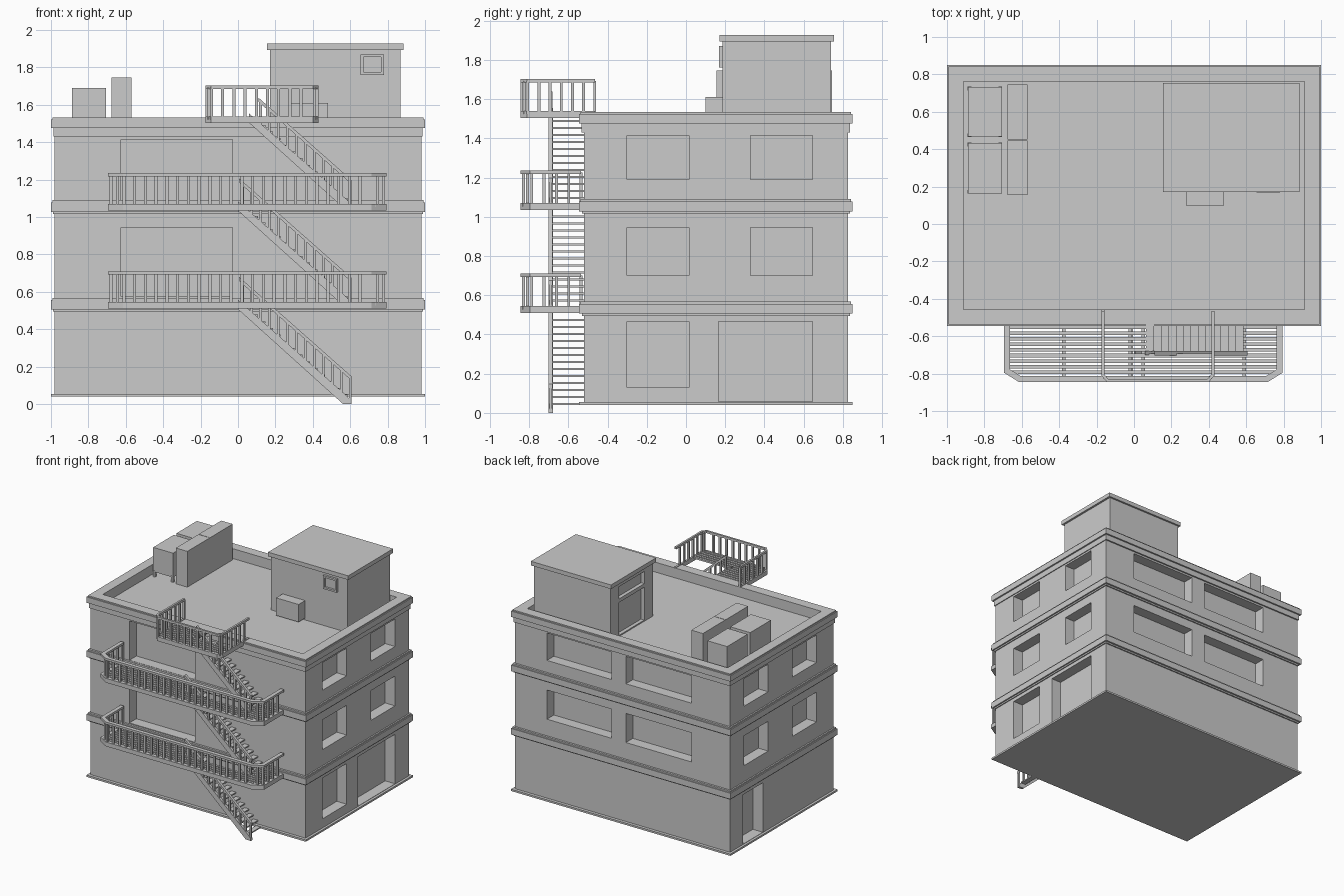
import bpy, bmesh
from mathutils import Vector

if "Cube" in bpy.data.objects:
    bpy.data.objects.remove(bpy.data.objects["Cube"])


def finish(name, bm):
    bmesh.ops.recalc_face_normals(bm, faces=bm.faces)
    me = bpy.data.meshes.new(name)
    bm.to_mesh(me)
    bm.free()
    ob = bpy.data.objects.new(name, me)
    bpy.context.collection.objects.link(ob)
    return ob


def add_box(bm, x0, x1, y0, y1, z0, z1):
    vs = bmesh.ops.create_cube(bm, size=1)["verts"]
    for v in vs:
        v.co = Vector((x1 if v.co.x > 0 else x0, y1 if v.co.y > 0 else y0, z1 if v.co.z > 0 else z0))


def boxes(name, items):
    bm = bmesh.new()
    for b in items:
        add_box(bm, *b)
    return finish(name, bm)


def add_prism(bm, pts, y0, y1):
    """Extrude an x-z outline along y."""
    a = [bm.verts.new((x, y0, z)) for x, z in pts]
    b = [bm.verts.new((x, y1, z)) for x, z in pts]
    n = len(pts)
    bm.faces.new(a)
    bm.faces.new(b[::-1])
    for i in range(n):
        bm.faces.new((a[i], b[i], b[(i + 1) % n], a[(i + 1) % n]))


def inset_path(path, d, closed=False):
    """Offset a plan polyline to its left with mitred corners."""
    P = [Vector(p) for p in path]
    n = len(P)
    out = []
    for i in range(n):
        dirs = []
        if closed or i > 0:
            dirs.append((P[i] - P[i - 1]).normalized())
        if closed or i < n - 1:
            dirs.append((P[(i + 1) % n] - P[i]).normalized())
        norms = [Vector((-t.y, t.x)) for t in dirs]
        m = sum(norms, Vector((0, 0))).normalized()
        out.append(P[i] + m * (d / m.dot(norms[0])))
    return out


def add_strip(bm, path, d0, d1, z0, z1, closed=False):
    """Rectangular bar following a plan polyline."""
    o, i = inset_path(path, d0, closed), inset_path(path, d1, closed)
    rings = [[bm.verts.new((*p, z)) for p, z in ((a, z0), (a, z1), (b, z1), (b, z0))] for a, b in zip(o, i)]
    n = len(rings)
    for k in range(n if closed else n - 1):
        r, s = rings[k], rings[(k + 1) % n]
        for j in range(4):
            bm.faces.new((r[j], r[(j + 1) % 4], s[(j + 1) % 4], s[j]))
    if not closed:
        bm.faces.new(rings[0])
        bm.faces.new(rings[-1][::-1])


def cut(ob, items):
    c = boxes("cutter", items)
    c.hide_render = True
    m = ob.modifiers.new("openings", "BOOLEAN")
    m.operation, m.solver, m.object = "DIFFERENCE", "EXACT", c
    bpy.context.view_layer.objects.active = ob
    bpy.ops.object.modifier_apply(modifier=m.name)
    bpy.data.objects.remove(c)


# main walls with recessed openings
D = 0.09
walls = boxes("walls", [(-.98, .98, -.52, .825, .04, 1.45)])
openings = []
for dz in (0, .47):
    openings.append((-.625, -.03, -.6, -.52 + D, .575 + dz * 1.1, .945 + dz))
    for a, b in ((-.63, -.03), (.1, .69)):
        openings.append((a, b, .825 - D, .9, .705 + dz * 1.03, .945 + dz))
    for s in (-1, 1):
        for a, b in ((-.3, .015), (.33, .645)):
            openings.append((*sorted((s * (.98 - D), s * 1.1)), a, b, .7 + dz * 1.04, .945 + dz))
openings += [(.98 - D, 1.1, -.3, .015, .13, .465), (.98 - D, 1.1, .165, .645, .058, .465),
             (-1.1, -.98 + D, .4, .66, .058, .465)]
cut(walls, openings)

# plinth and floor bands
boxes("plinth", [(-1, 1, -.545, .85, .04, .055)])
for name, z in (("lower_band", .5), ("upper_band", 1.022)):
    boxes(name, [(-.988, .988, -.53, .835, z - .006, z + .006), (-1, 1, -.545, .85, z + .006, z + .056),
                 (-.992, .992, -.537, .842, z + .056, z + .068)])

# roof parapet
rect = [(-1, -.545), (1, -.545), (1, .85), (-1, .85)]
bm = bmesh.new()
add_strip(bm, rect, .013, .085, 1.43, 1.478, True)
add_strip(bm, rect, 0, .088, 1.475, 1.523, True)
add_strip(bm, rect, .008, .088, 1.52, 1.533, True)
finish("parapet", bm)

# rooftop stairhouse
house = boxes("stairhouse", [(.17, .868, .185, .74, 1.44, 1.9)])
cut(house, [(.1, .2, .3, .63, 1.46, 1.73), (.1, .2, .3, .63, 1.76, 1.86)])
boxes("stairhouse_roof", [(.155, .885, .17, .755, 1.893, 1.927)])
bm = bmesh.new()
for x0, x1, z0, z1 in ((.655, .67, 1.76, 1.87), (.765, .78, 1.76, 1.87), (.67, .765, 1.76, 1.775), (.67, .765, 1.855, 1.87)):
    add_box(bm, x0, x1, .168, .19, z0, z1)
finish("stairhouse_window_frame", bm)
boxes("wall_cabinet", [(.277, .482, .1, .19, 1.465, 1.61)])

# rooftop machinery
boxes("tall_units", [(-.675, -.57, .155, .447, 1.45, 1.745), (-.675, -.57, .451, .745, 1.45, 1.745)])
for k, (y0, y1) in enumerate(((.162, .435), (.465, .735))):
    feet = [(x, x + .02, y, y + .02, 1.44, 1.5) for x in (-.89, -.725) for y in (y0, y1 - .02)]
    boxes(f"low_unit_{k}", [(-.888, -.707, y0 + .002, y1 - .002, 1.49, 1.69)] + feet)


# balconies: frame, handrail, balusters, slatted floor with stair opening
def balcony(name, x0, x1, yend, cx, cy, z, width, hole, beams, step):
    yo = -.845
    path = [(x0, yend), (x0, yo + cy), (x0 + cx, yo), (x1 - cx, yo), (x1, yo + cy), (x1, yend)]
    bm = bmesh.new()
    add_strip(bm, path, 0, width, z + .182, z + .2)
    finish(name + "_handrail", bm)
    fpath = [(x0, max(yend, -.535))] + path[1:-1] + [(x1, max(yend, -.535))]
    bm = bmesh.new()
    add_strip(bm, fpath, 0, width, z, z + .035)
    finish(name + "_frame", bm)
    bm = bmesh.new()
    mid = inset_path(path, width / 2)
    for a, b in zip(mid, mid[1:]):
        n = max(1, round((b - a).length / step))
        for i in range(n):
            p = a.lerp(b, (i + .5) / n if n < 3 else i / n)
            add_box(bm, p.x - .008, p.x + .008, p.y - .007, p.y + .007, z + .02, z + .19)
    finish(name + "_balusters", bm)
    bm = bmesh.new()
    for i in range(10):
        y = -.553 - .03 * i
        ins = max(0, (yo + cy - y) / cy * cx) + .012
        spans = [(x0 + ins, x1 - ins)]
        if y > -.7:
            spans = [(x0 + ins, hole[0])]
            if hole[1] < x1 - .03:
                spans.append((hole[1], x1 - ins))
        for a, b in spans:
            add_box(bm, a, b, y - .0095, y + .0095, z + .018, z + .032)
    for bx in beams:
        add_box(bm, bx - .009, bx + .009, -.83, -.52, z + .002, z + .02)
    finish(name + "_floor", bm)


for k, z in enumerate((.51, 1.035)):
    balcony(f"balcony_{k}", -.695, .795, -.535, .08, .05, z, .032, (.05, .575),
            (-.375, -.015, .05, .59), .058)
balcony("roof_landing", -.175, .43, -.465, .03, .035, 1.503, .016, (.1, .5), (-.02, .05), .058)


# stair flights: stringer, treads, handrail, balusters
def flight(name, dz, xt):
    low = lambda x: .507 - .89 * x + dz
    top = lambda x: .15 + .885 * (.605 - x) + dz
    xe = .0 if xt < .05 else .06
    bm = bmesh.new()
    add_prism(bm, [(xe, low(xe)), (.56, dz + .002), (.605, dz), (.605, dz + .02), (.58, low(.58) + .055),
                   (xe, low(xe) + .05)], -.7, -.678)
    finish(name + "_stringer", bm)
    bm = bmesh.new()
    for i in range(13):
        x = .565 - i * .04
        if x < xe:
            break
        z = low(x) + .042
        add_box(bm, x - .021, x + .021, -.68, -.515, z - .005, z + .005)
    finish(name + "_treads", bm)
    bm = bmesh.new()
    add_prism(bm, [(xt, top(xt)), (.608, top(.608)), (.608, top(.608) - .022), (xt, top(xt) - .022)], -.702, -.68)
    finish(name + "_handrail", bm)
    bm = bmesh.new()
    add_box(bm, .593, .608, -.697, -.683, dz, top(.6) - .01)
    x = .552
    while x > xt:
        add_box(bm, x - .007, x + .007, -.697, -.683, low(x) + .03, top(x) - .01)
        x -= .048
    finish(name + "_balusters", bm)


flight("stair_lower", 0, .005)
flight("stair_middle", .527, .005)
flight("stair_upper", 1.05, .11)
